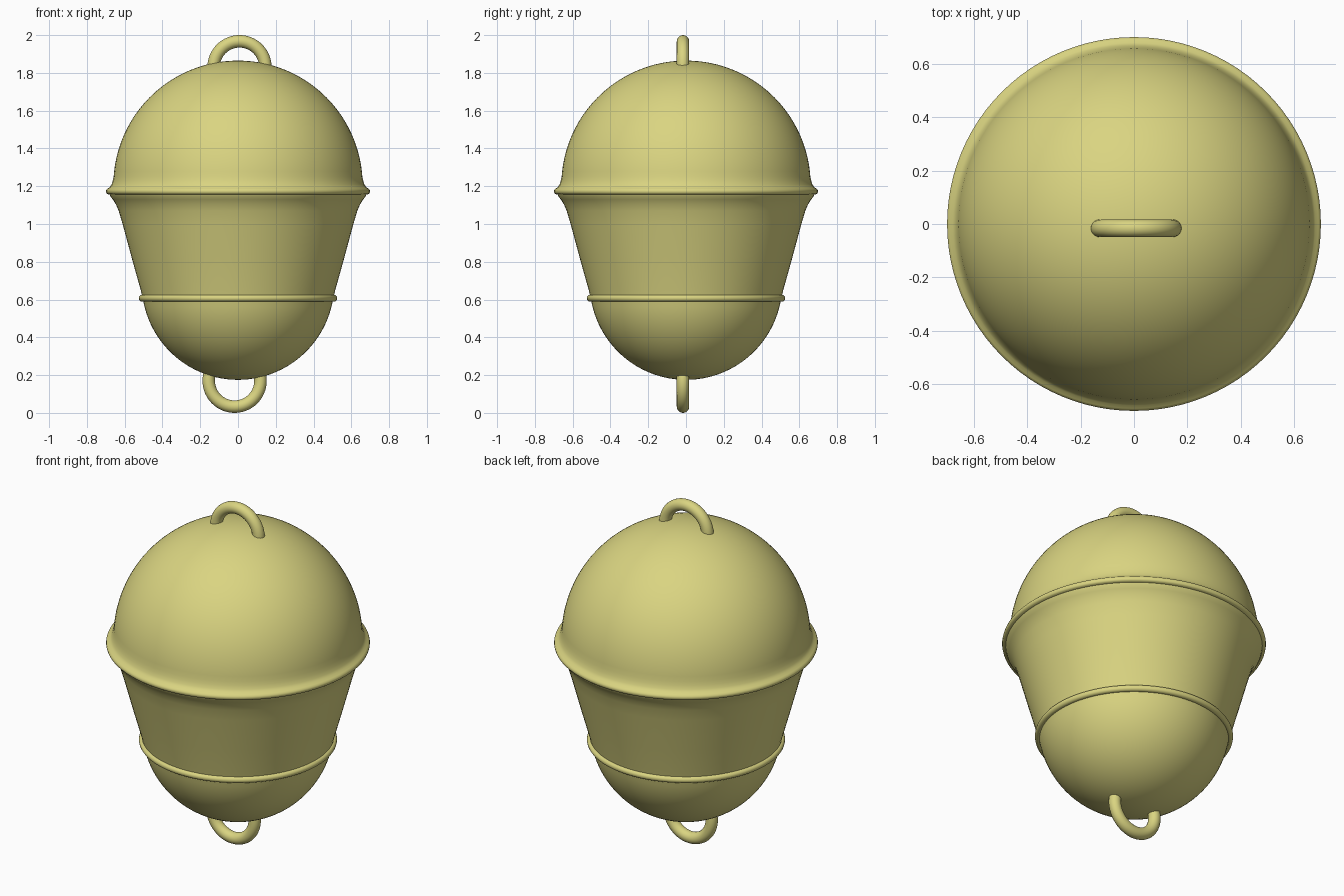
import bpy, bmesh, math

if "Cube" in bpy.data.objects:
    bpy.data.objects.remove(bpy.data.objects["Cube"])

mat = bpy.data.materials.new("pale_yellow")
mat.diffuse_color = (0.70, 0.66, 0.22, 1)
mat.use_nodes = True
mat.node_tree.nodes["Principled BSDF"].inputs["Base Color"].default_value = mat.diffuse_color


def finish(obj, angle=40):
    obj.data.materials.append(mat)
    bpy.ops.object.select_all(action='DESELECT')
    obj.select_set(True)
    bpy.context.view_layer.objects.active = obj
    bpy.ops.object.shade_smooth_by_angle(angle=math.radians(angle))


def lathe(name, profile, steps=96):
    """Spin an (r, z) profile about the z axis."""
    bm = bmesh.new()
    verts = [bm.verts.new((r, 0, z)) for r, z in profile]
    edges = [bm.edges.new(p) for p in zip(verts, verts[1:])]
    bmesh.ops.spin(bm, geom=verts + edges, cent=(0, 0, 0), axis=(0, 0, 1),
                   angle=math.tau, steps=steps)
    bmesh.ops.remove_doubles(bm, verts=bm.verts, dist=1e-5)
    bmesh.ops.recalc_face_normals(bm, faces=bm.faces)
    me = bpy.data.meshes.new(name)
    bm.to_mesh(me)
    bm.free()
    obj = bpy.data.objects.new(name, me)
    bpy.context.collection.objects.link(obj)
    finish(obj)


def arc(radius, zc, a0, a1, n):
    """Points (r, z) on a circle centred on the axis, angles in degrees."""
    pts = []
    for i in range(n + 1):
        a = math.radians(a0 + (a1 - a0) * i / n)
        pts.append((max(0, radius * math.cos(a)), zc + radius * math.sin(a)))
    return pts


def loop_handle(name, x, z, a0, a1, major=0.137, minor=0.033, n=32, sides=20):
    """Partial ring with capped ends, standing in the xz plane."""
    bm = bmesh.new()
    rings = []
    for i in range(n + 1):
        a = math.radians(a0 + (a1 - a0) * i / n)
        ring = []
        for j in range(sides):
            b = math.tau * j / sides
            r = major + minor * math.cos(b)
            ring.append(bm.verts.new((x + r * math.cos(a),
                                      -0.016 + minor * math.sin(b),
                                      z + r * math.sin(a))))
        rings.append(ring)
    for p, q in zip(rings, rings[1:]):
        for j in range(sides):
            k = (j + 1) % sides
            bm.faces.new((p[j], p[k], q[k], q[j]))
    bm.faces.new(rings[0])
    bm.faces.new(rings[-1])
    bmesh.ops.recalc_face_normals(bm, faces=bm.faces)
    me = bpy.data.meshes.new(name)
    bm.to_mesh(me)
    bm.free()
    obj = bpy.data.objects.new(name, me)
    bpy.context.collection.objects.link(obj)
    finish(obj)


# Lower cup: round bowl, tapered wall, flared lip
lathe("cup", arc(0.51, 0.685, -90, -11, 24) + [
    (0.515, 0.65), (0.557, 0.80), (0.611, 1.00), (0.632, 1.07),
    (0.647, 1.105), (0.663, 1.13), (0.675, 1.145), (0.68, 1.158)])

# Domed lid with flared, rolled rim
lathe("lid", arc(0.66, 1.205, 90, 4, 36) + [
    (0.663, 1.23), (0.669, 1.21), (0.678, 1.196), (0.690, 1.188),
    (0.697, 1.181), (0.699, 1.173), (0.697, 1.164), (0.691, 1.158),
    (0.68, 1.156)])

# Thin band around the cup
bpy.ops.mesh.primitive_torus_add(major_radius=0.507, minor_radius=0.018,
                                 major_segments=96, minor_segments=16,
                                 location=(0, 0, 0.607))
bpy.context.object.name = "band"
finish(bpy.context.object)

# Hanging loops
loop_handle("top_loop", 0.008, 1.83, -2, 182)
loop_handle("bottom_loop", -0.018, 0.17, 165, 375)
